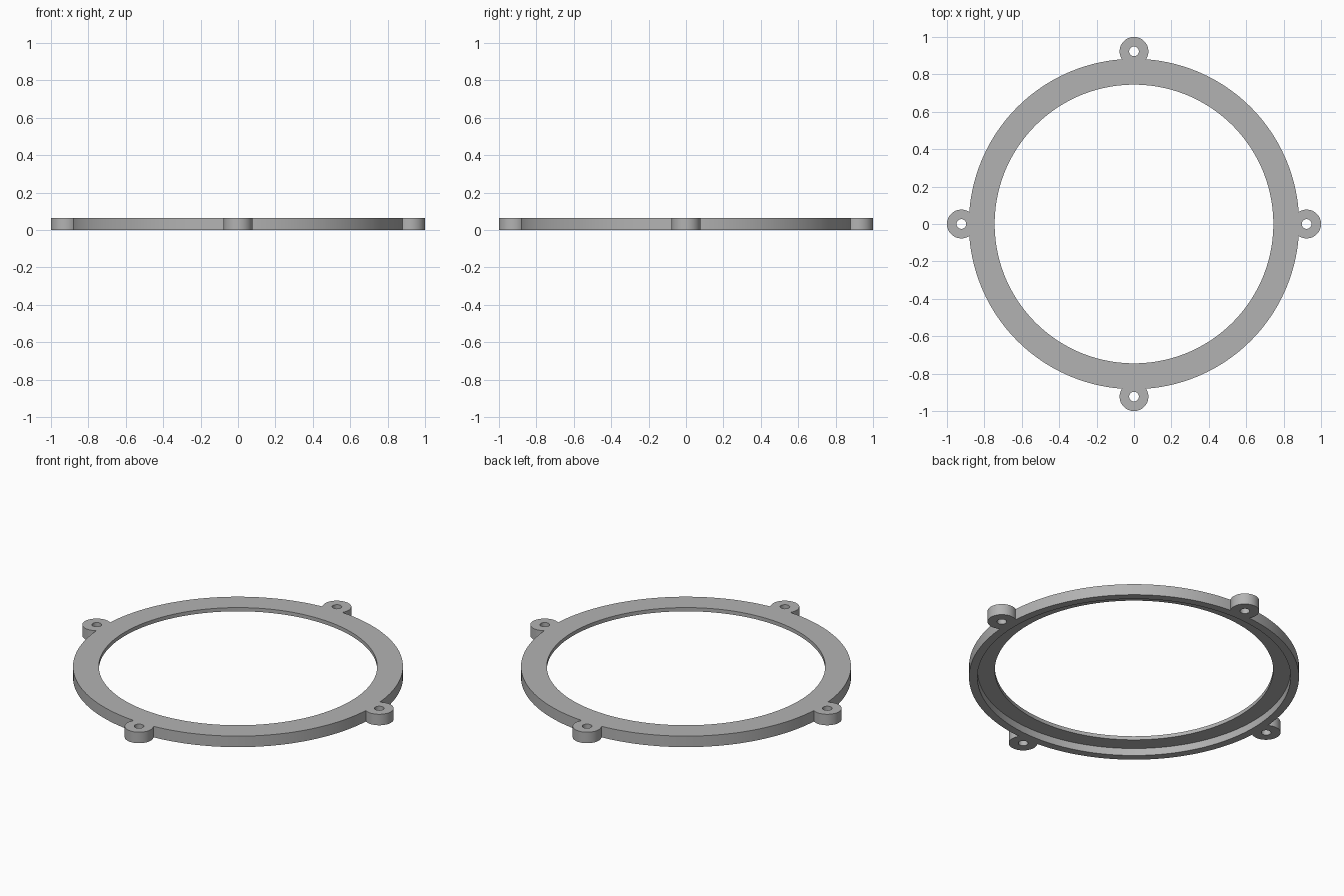
import bpy
from math import cos, sin, pi

if "Cube" in bpy.data.objects:
    bpy.data.objects.remove(bpy.data.objects["Cube"])

HEIGHT = 0.065
RIM_R, RECESS_R, BORE_R = 0.883, 0.838, 0.745
LUG_R, HOLE_R = 0.077, 0.026
LUG_POS = 1 - LUG_R
RECESS_DEPTH = 0.043

grey = bpy.data.materials.new("light_grey")
grey.use_nodes = True
colour = (0.45, 0.45, 0.45, 1)
grey.diffuse_color = colour
grey.node_tree.nodes["Principled BSDF"].inputs["Base Color"].default_value = colour


def cylinder(name, radius, bottom, top, x=0, y=0, sides=128):
    bpy.ops.mesh.primitive_cylinder_add(
        vertices=sides, radius=radius, depth=top - bottom,
        location=(x, y, (bottom + top) / 2))
    obj = bpy.context.object
    obj.name = name
    obj.data.materials.append(grey)
    return obj


def combine(target, tool, operation):
    bpy.context.view_layer.objects.active = target
    mod = target.modifiers.new(operation.lower(), "BOOLEAN")
    mod.operation = operation
    mod.solver = "EXACT"
    mod.object = tool
    bpy.ops.object.modifier_apply(modifier=mod.name)
    bpy.data.objects.remove(tool)


# Outer disc
ring = cylinder("mounting_ring", RIM_R, 0, HEIGHT, sides=192)

# Four screw lugs with through holes
spots = [(LUG_POS * cos(i * pi / 2), LUG_POS * sin(i * pi / 2)) for i in range(4)]
for x, y in spots:
    combine(ring, cylinder("lug", LUG_R, 0, HEIGHT, x, y, 64), "UNION")
for x, y in spots:
    combine(ring, cylinder("screw_hole", HOLE_R, -0.1, 0.2, x, y, 32), "DIFFERENCE")

# Recess under the ring, then the central opening
combine(ring, cylinder("recess", RECESS_R, -0.1, RECESS_DEPTH, sides=192), "DIFFERENCE")
combine(ring, cylinder("opening", BORE_R, -0.1, 0.2, sides=192), "DIFFERENCE")

# Smooth walls, crisp edges
bpy.ops.object.select_all(action="DESELECT")
ring.select_set(True)
bpy.context.view_layer.objects.active = ring
bpy.ops.object.shade_smooth_by_angle(angle=pi / 6)
